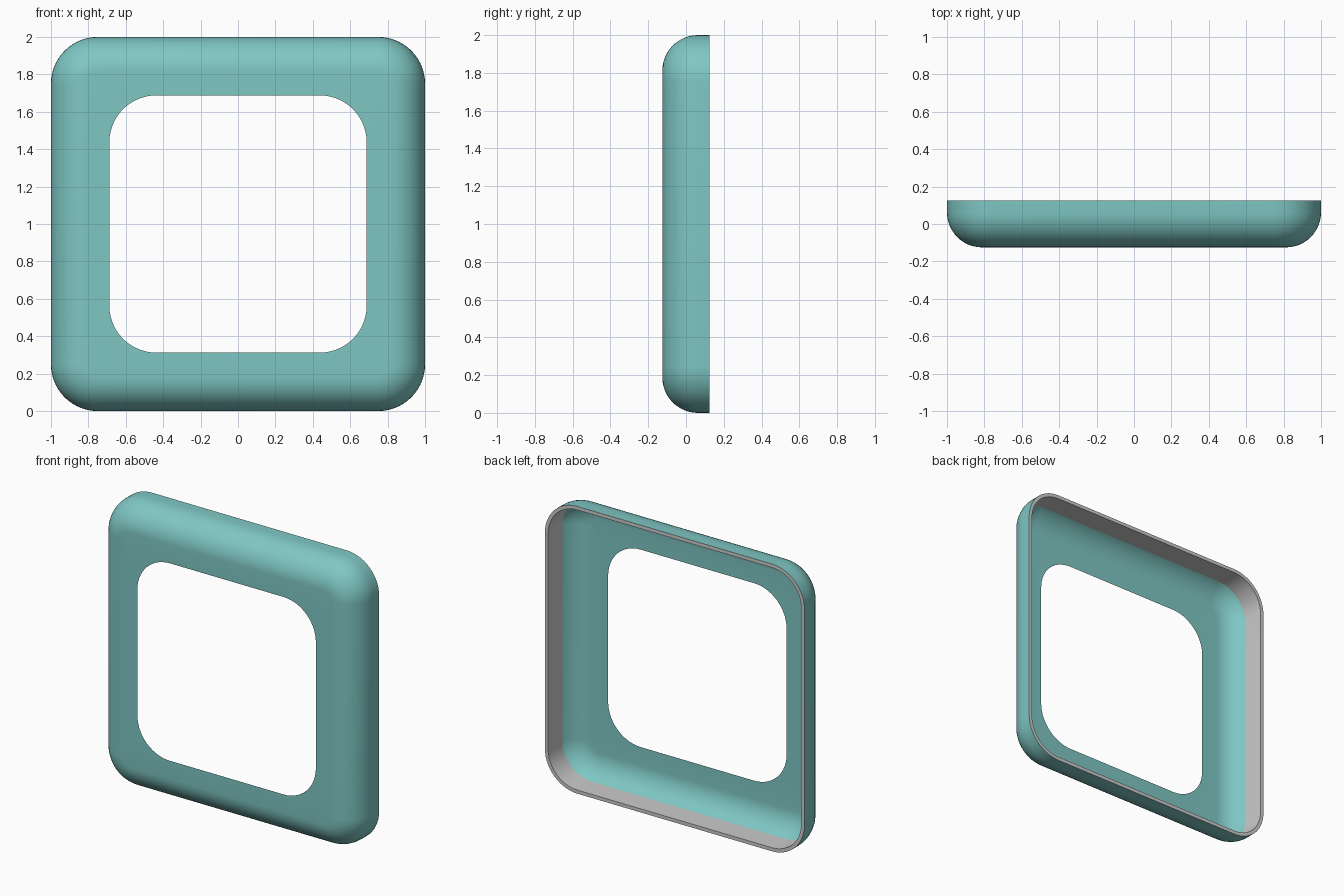
import bpy
import bmesh
from math import cos, sin, pi

cube = bpy.data.objects.get("Cube")
if cube:
    bpy.data.objects.remove(cube, do_unlink=True)

HALF = 1.0          # half width of the frame
DEPTH = 0.125       # half depth of the frame
CORNER = 0.25       # corner radius of outline and opening
FILLET = 0.1875     # rounding of the front edge
OPENING = 0.6875    # half width of the opening
LIP = 0.025         # width of the back lip
CORNER_STEPS = 14
FILLET_STEPS = 12


def rounded_square(half, radius, y):
    """Closed ring of points, standing upright at depth y."""
    c = half - radius
    points = []
    for quarter, (sx, sz) in enumerate([(1, 1), (-1, 1), (-1, -1), (1, -1)]):
        for i in range(CORNER_STEPS + 1):
            a = (quarter + i / CORNER_STEPS) * pi / 2
            points.append((sx * c + radius * cos(a), y, HALF + sz * c + radius * sin(a)))
    return points


def loft(name, rings, material=None):
    """Skin a list of rings into one smooth-shaded sheet."""
    bm = bmesh.new()
    loops = [[bm.verts.new(p) for p in ring] for ring in rings]
    n = len(loops[0])
    for a, b in zip(loops, loops[1:]):
        for i in range(n):
            j = (i + 1) % n
            bm.faces.new((a[i], a[j], b[j], b[i]))
    mesh = bpy.data.meshes.new(name)
    bm.to_mesh(mesh)
    bm.free()
    obj = bpy.data.objects.new(name, mesh)
    bpy.context.collection.objects.link(obj)
    if material:
        mesh.materials.append(material)
    bpy.ops.object.select_all(action='DESELECT')
    obj.select_set(True)
    bpy.context.view_layer.objects.active = obj
    bpy.ops.object.shade_smooth_by_angle()
    return obj


# Teal colour
teal = bpy.data.materials.new("teal")
teal.use_nodes = True
colour = (0.21, 0.57, 0.55, 1)
teal.diffuse_color = colour
teal.node_tree.nodes["Principled BSDF"].inputs["Base Color"].default_value = colour

# Outer shell: opening edge, flat face, rounded front edge, straight side
shell = [rounded_square(OPENING, CORNER, -DEPTH)]
for i in range(FILLET_STEPS + 1):
    a = i / FILLET_STEPS * pi / 2
    inset = FILLET * (1 - sin(a))
    shell.append(rounded_square(HALF - inset, CORNER - inset, -DEPTH + FILLET * (1 - cos(a))))
shell.append(rounded_square(HALF, CORNER, DEPTH))
loft("frame_shell", shell, teal)

# Back lip and inner wall, ending where the wall meets the rounded edge
meet = -DEPTH + FILLET - (FILLET**2 - (FILLET - LIP)**2) ** 0.5
loft("back_lip_and_inner_wall", [
    rounded_square(HALF, CORNER, DEPTH),
    rounded_square(HALF - LIP, CORNER - LIP, DEPTH),
    rounded_square(HALF - LIP, CORNER - LIP, meet),
])
